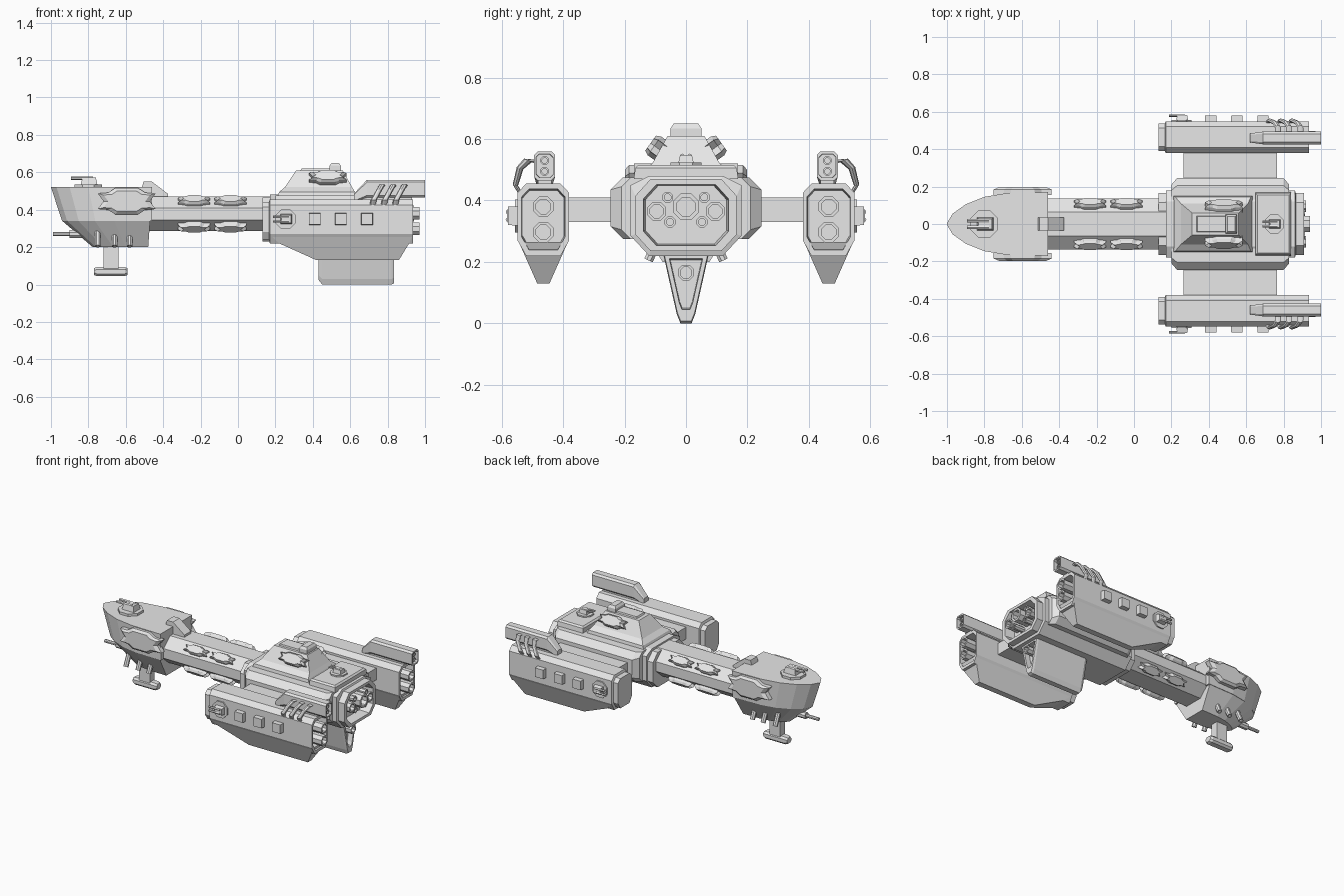
import bpy, bmesh, math
from mathutils import Matrix, Vector

if "Cube" in bpy.data.objects:
    bpy.data.objects.remove(bpy.data.objects["Cube"])

grey = bpy.data.materials.new("hull_grey")
grey.use_nodes = True
grey.diffuse_color = (0.8, 0.8, 0.8, 1)
grey.node_tree.nodes["Principled BSDF"].inputs["Base Color"].default_value = (0.8, 0.8, 0.8, 1)


def loft(name, rings, matrix=Matrix()):
    """Skin a list of equal-length rings and cap both ends."""
    bm = bmesh.new()
    loops = [[bm.verts.new(matrix @ Vector(p)) for p in ring] for ring in rings]
    count = len(rings[0])
    for low, high in zip(loops, loops[1:]):
        for i in range(count):
            j = (i + 1) % count
            bm.faces.new((low[i], low[j], high[j], high[i]))
    bm.faces.new(loops[0])
    bm.faces.new(loops[-1])
    bmesh.ops.recalc_face_normals(bm, faces=bm.faces)
    mesh = bpy.data.meshes.new(name)
    bm.to_mesh(mesh)
    bm.free()
    mesh.materials.append(grey)
    obj = bpy.data.objects.new(name, mesh)
    bpy.context.collection.objects.link(obj)
    return obj


def section(x, cy, half, z0, z1, cut_y, cut_top, cut_low=None):
    """Chamfered cross-section across the ship at station x."""
    low = cut_top if cut_low is None else cut_low
    pts = [(half, z0 + low), (half, z1 - cut_top), (half - cut_y, z1), (cut_y - half, z1),
           (-half, z1 - cut_top), (-half, z0 + low), (cut_y - half, z0), (half - cut_y, z0)]
    return [(x, cy + y, z) for y, z in pts]


def shrink(ring, factor, dx=0):
    mid = sum((Vector(p) for p in ring), Vector()) / len(ring)
    return [mid + (Vector(p) - mid) * factor + Vector((dx, 0, 0)) for p in ring]


def rect(x0, x1, half, z, cy=0):
    return [(x0, cy - half, z), (x1, cy - half, z), (x1, cy + half, z), (x0, cy + half, z)]


def box(name, x0, x1, y0, y1, z0, z1, matrix=Matrix()):
    half, cy = (y1 - y0) / 2, (y0 + y1) / 2
    return loft(name, [rect(x0, x1, half, z, cy) for z in (z0, z1)], matrix)


def tube(name, start, end, r, bore=0, matrix=Matrix(), sides=8):
    """Straight tube; a bore hollows out the far end."""
    start, end = Vector(start), Vector(end)
    axis = (end - start).normalized()
    turn = axis.to_track_quat('Z', 'Y')

    def ring(c, rad):
        return [c + turn @ Vector((rad * math.cos(a), rad * math.sin(a), 0))
                for a in (2 * math.pi * (i + .5) / sides for i in range(sides))]
    rings = [ring(start, r), ring(end, r)]
    if bore:
        rings += [ring(end, r * bore), ring(end - axis * r, r * bore)]
    return loft(name, rings, matrix)


def facing(x, y, z, tilt):
    """Frame whose local z is tilted away from up, around the ship's length."""
    return Matrix.Translation((x, y, z)) @ Matrix.Rotation(-tilt, 4, 'X')


def plate(name, frame, length, height, depth):
    """Waisted armour plate with bevelled rim."""
    upper = [(-.5, .3), (-.32, .33), (-.2, .5), (.2, .5), (.32, .33), (.5, .3), (.4, 0)]
    lower = [(x, -y) for x, y in reversed(upper[:-1])] + [(-.4, 0)]
    rings = [[(u * length * k, v * height * k, w) for u, v in upper + lower]
             for k, w in ((1, -depth), (1, depth * .4), (.8, depth))]
    return loft(name, rings, frame)


def turret(name, frame, size):
    f = frame @ Matrix.Scale(size, 4)
    tube(name + "_base", (0, 0, -.1), (0, 0, .2), 1, 0, f)
    loft(name + "_housing", [rect(-.5, .6, .45, .2), rect(-.4, .5, .35, .65)], f)
    for y in (-.22, .22):
        tube(name + "_barrel", (.3, y, .6), (-1.15, y, .6), .12, .5, f, 6)


# Bow: pointed upper hull and tapered chin
outline = [(-1, .004), (-.97, .055), (-.9, .105), (-.8, .145), (-.68, .165), (-.46, .17)]
outline += [(x, -y) for x, y in reversed(outline)]


def bow_ring(z, kx, ky, back):
    return [(back + (x + .46) * kx, y * ky, z) for x, y in outline]


loft("bow_hull", [bow_ring(.52, 1, 1, -.46), bow_ring(.34, .89, .96, -.46)])
loft("bow_chin", [bow_ring(.34, .87, .94, -.47), bow_ring(.2, .55, .45, -.48)])
turret("bow_turret", facing(-.8, 0, .52, 0), .08)
tube("chin_gun_mount", (-.8, 0, .27), (-.9, 0, .27), .022)
tube("chin_gun", (-.88, 0, .27), (-.99, 0, .27), .011, .5)
box("pylon", -.72, -.64, -.025, .025, .08, .21)
loft("pylon_foot", [section(x, 0, h, .045 + d, .093 - d, .012, .012)
                    for x, h, d in ((-.77, .022, .006), (-.755, .03, 0), (-.605, .03, 0), (-.59, .022, .006))])
crane = [(-.52, .5), (-.505, .55), (-.46, .55), (-.375, .485), (-.375, .455), (-.47, .455)]
loft("bow_arm", [[(x, y, z) for x, z in crane] for y in (-.035, .035)])

# Spine
loft("spine", [section(x, 0, .135, .285, .47, .07, .06) for x in (-.5, .2)])
for s in (1, -1):
    plate("bow_armour", facing(-.595, s * .176, .445, s * math.pi / 2), .31, .14, .022)
    for x in (-.75, -.66, -.58):
        tube("chin_side_gun", (x, s * .085, .285), (x, s * .122, .205), .016, .5)
    for x in (-.235, -.04):
        plate("spine_upper_plate", facing(x, s * .105, .443, s * .75), .17, .06, .025)
        plate("spine_lower_plate", facing(x, s * .105, .312, s * (math.pi - .75)), .17, .06, .025)

# Main hull with recessed engine bay
loft("hull_collar", [section(x, 0, .165, .23, .465, .05, .05) for x in (.13, .18)])
bay = section(.91, 0, .165, .235, .47, .05, .055)
loft("main_hull", [section(.17, 0, .18, .22, .48, .06, .03, .065),
                   section(.86, 0, .18, .22, .48, .06, .03, .065),
                   section(.865, 0, .165, .235, .47, .05, .055),
                   bay, shrink(bay, .84), shrink(bay, .8, -.07)])
loft("hull_flanks", [section(.2, 0, .21, .275, .475, .03, .03),
                     section(.23, 0, .245, .275, .475, .04, .04),
                     section(.80, 0, .245, .275, .475, .04, .04),
                     section(.83, 0, .21, .275, .475, .03, .03)])
tube("main_engine", (.82, 0, .38), (.94, 0, .38), .046, .7)
for s in (1, -1):
    tube("side_engine", (.82, s * .095, .365), (.92, s * .095, .365), .033, .7)
    tube("upper_thruster", (.82, s * .06, .41), (.915, s * .06, .41), .019, .6)
    tube("lower_thruster", (.82, s * .052, .33), (.915, s * .052, .33), .019, .6)
    box("wing_strut", .265, .765, *sorted((s * .22, s * .40)), .33, .41)

# Command tower and aft deck
loft("command_tower", [rect(.21, .635, .15, .47), rect(.22, .625, .145, .495),
                       rect(.25, .61, .11, .52), rect(.31, .56, .06, .61)])
loft("tower_cap", [rect(.33, .54, .045, .6), rect(.34, .53, .04, .62)])
loft("bridge", [rect(.49, .55, .05, .6), rect(.49, .55, .05, .635), rect(.5, .54, .04, .65)])
loft("aft_deck", [rect(.65, .84, .17, .47), rect(.65, .84, .165, .505), rect(.66, .83, .155, .515)])
turret("aft_turret", facing(.75, 0, .513, 0), .055)
for s in (1, -1):
    plate("tower_armour", facing(.48, s * .095, .572, s * .95), .2, .075, .025)

# Ventral fin with engine recess
fin = [(.075, .23), (.03, .03), (.018, 0), (-.018, 0), (-.03, .03), (-.075, .23)]


def fin_ring(x, k=1, lift=0):
    return [(x, y * k, .125 + (z - .125) * k + lift) for y, z in fin]


loft("ventral_fin", [fin_ring(.43, .88, .01), fin_ring(.45), fin_ring(.82),
                     fin_ring(.835, .94), fin_ring(.835, .72, .01), fin_ring(.80, .68, .01)])
tube("fin_engine", (.78, 0, .165), (.86, 0, .165), .028, .7)

# Side nacelles, mirrored
for s in (1, -1):
    cy = s * .464
    end = section(.935, cy, .084, .22, .455, .028, .03, .05)
    loft("nacelle", [section(.13, cy, .074, .24, .44, .025, .025, .04),
                     section(.165, cy, .074, .24, .44, .025, .025, .04),
                     section(.17, cy, .084, .22, .455, .028, .03, .05),
                     end, shrink(end, .84), shrink(end, .8, -.06)])
    # Keel under the nacelle
    loft("nacelle_keel", [rect(.17, .935, .08, .265, cy), rect(.22, .915, .06, .22, cy),
                          rect(.42, .86, .02, .13, cy)])
    for z in (.38, .297):
        tube("nacelle_engine", (.85, cy, z), (.97, cy, z), .036, .7)
    # Long gun casing with twin barrels
    gy = s * .46
    muzzle = section(1, gy, .034, .465, .56, .012, .012)
    loft("gun_casing", [section(.62, gy, .024, .44, .485, .006, .006),
                        section(.69, gy, .034, .465, .56, .012, .012),
                        muzzle, shrink(muzzle, .8), shrink(muzzle, .78, -.04)])
    box("gun_saddle", .66, .93, gy - .022, gy + .022, .44, .475)
    for z in (.53, .495):
        tube("gun_barrel", (.94, gy, z), (.99, gy, z), .015, .6)
    # Curved feed ribs over the outer shoulder
    for x in (.74, .8, .86):
        path = [(.03, .475, .525), (.03, .515, .53), (.015, .54, .505), (-.015, .555, .45), (-.02, .54, .425)]
        loft("feed_rib", [[(x + dx + .016 * math.cos(a), s * (y + .014 * math.sin(a) * (1 - i / 8)),
                            z + .008 * math.sin(a) * (1 - i / 4))
                           for a in (k * math.pi / 4 for k in range(8))]
                          for i, (dx, y, z) in enumerate(path)])
    # Outboard blocks and turret
    side = facing(0, s * .545, .35, s * math.pi / 2)
    for x in (.41, .55, .69):
        loft("side_block", [rect(x - .032, x + .032, .032, -.01), rect(x - .03, x + .03, .03, .034)], side)
    turret("side_turret", side @ Matrix.Translation((.255, 0, 0)), .058)
